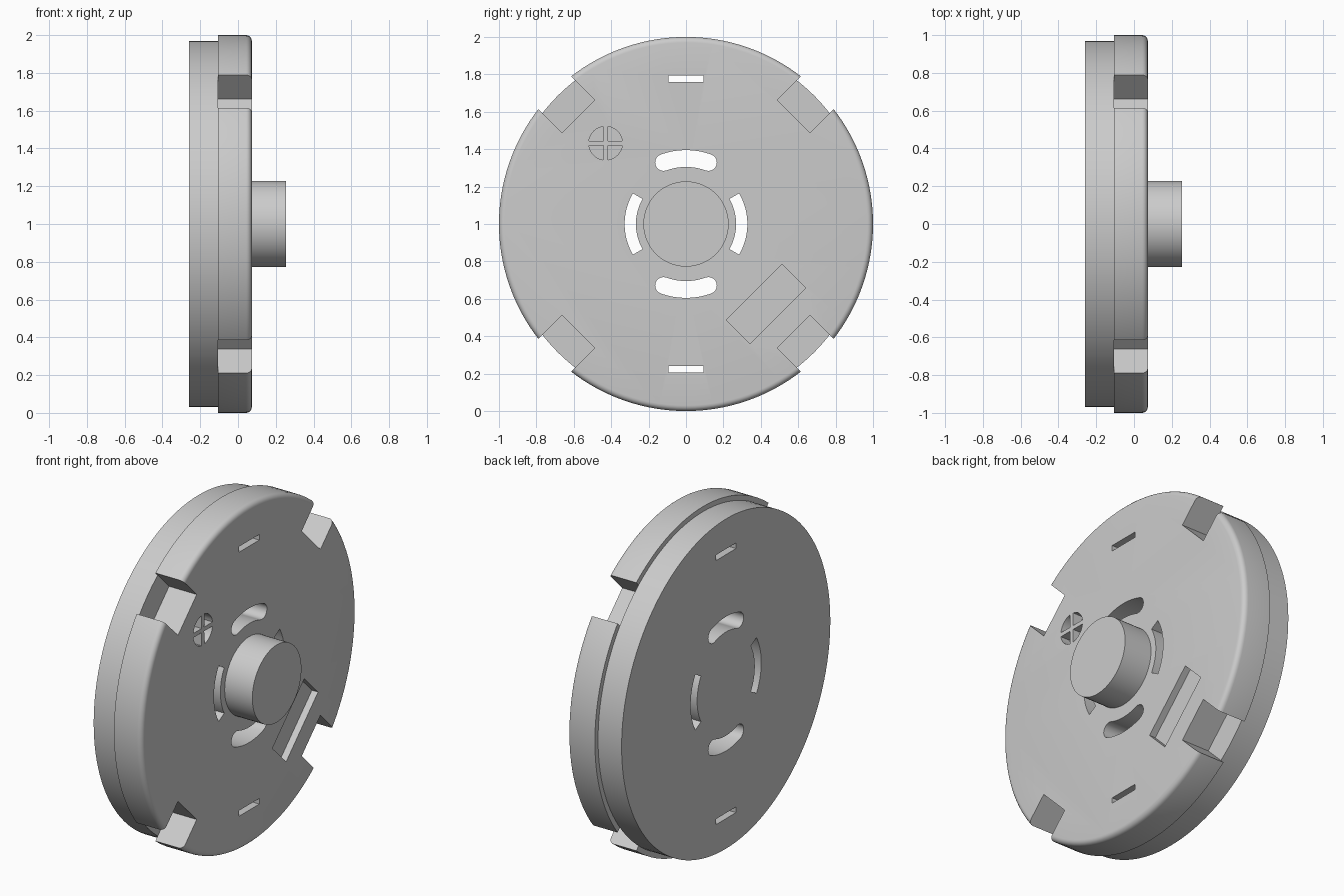
import bpy, bmesh
from math import sin, cos, pi, radians
from mathutils import Matrix, Vector

cube = bpy.data.objects.get("Cube")
if cube:
    bpy.data.objects.remove(cube, do_unlink=True)

CENTRE_Z = 1.0
BACK, STEP, FACE, TIP = -0.26, -0.107, 0.073, 0.253   # stations along the axle

grey = bpy.data.materials.new("plain_grey")
grey.use_nodes = True
colour = (0.6, 0.6, 0.6, 1)
grey.diffuse_color = colour
grey.node_tree.nodes["Principled BSDF"].inputs["Base Color"].default_value = colour


def arc(radius, start, end, steps, centre=(0, 0)):
    """Points on an arc in the (y, z) plane, angles in degrees."""
    return [(centre[0] + radius * cos(a), centre[1] + radius * sin(a))
            for a in (radians(start + (end - start) * i / steps) for i in range(steps + 1))]


def circle(radius, steps=128):
    return arc(radius, 0, 360, steps)[:-1]


def prism(name, outline, x0, x1, turn=0, rim=0):
    """Extrude a (y, z) outline along x, turned about the axle."""
    bm = bmesh.new()
    base = bm.faces.new([bm.verts.new((x0, y, z)) for y, z in outline])
    top = bmesh.ops.extrude_face_region(bm, geom=[base])["geom"]
    bmesh.ops.translate(bm, vec=(x1 - x0, 0, 0),
                        verts=[g for g in top if isinstance(g, bmesh.types.BMVert)])
    bmesh.ops.recalc_face_normals(bm, faces=bm.faces)
    if rim:
        edges = [e for e in bm.edges if all(abs(v.co.x - x1) < 1e-5 for v in e.verts)]
        bmesh.ops.bevel(bm, geom=edges, offset=rim, segments=5, profile=0.5, affect='EDGES')
    bm.transform(Matrix.Translation(Vector((0, 0, CENTRE_Z))) @ Matrix.Rotation(radians(turn), 4, 'X'))
    mesh = bpy.data.meshes.new(name)
    bm.to_mesh(mesh)
    bm.free()
    mesh.materials.append(grey)
    obj = bpy.data.objects.new(name, mesh)
    bpy.context.collection.objects.link(obj)
    return obj


def box(y0, y1, z0, z1):
    return [(y0, z0), (y1, z0), (y1, z1), (y0, z1)]


def cut(obj, cutters):
    for c in cutters:
        mod = obj.modifiers.new("cut", 'BOOLEAN')
        mod.operation, mod.solver, mod.object = 'DIFFERENCE', 'EXACT', c
    bpy.context.view_layer.update()
    baked = bpy.data.meshes.new_from_object(
        obj.evaluated_get(bpy.context.evaluated_depsgraph_get()))
    obj.modifiers.clear()
    obj.data = baked


# Main parts
back_plate = prism("back_plate", circle(0.97), BACK, STEP)
front_plate = prism("front_plate", circle(1.0), STEP, FACE, rim=0.03)
hub = prism("hub", circle(0.228, 64), FACE - 0.01, TIP)

# Slots through both plates
MID, HALF, SPREAD = 0.35, 0.045, 20
ends = [(MID * cos(radians(s * SPREAD)), MID * sin(radians(s * SPREAD))) for s in (-1, 1)]
round_slot = (arc(MID + HALF, -SPREAD, SPREAD, 16)
              + arc(HALF, SPREAD, SPREAD + 180, 10, ends[1])[1:]
              + arc(MID - HALF, SPREAD, -SPREAD, 16)[1:]
              + arc(HALF, 180 - SPREAD, 360 - SPREAD, 10, ends[0])[1:-1])
square_slot = arc(0.328, -30, 30, 20) + arc(0.268, 30, -30, 20)
through = []
for turn in (0, 180):
    through += [prism("rounded_slot_cutter", round_slot, -0.5, 0.5, turn + 90),
                prism("side_slot_cutter", square_slot, -0.5, 0.5, turn),
                prism("strap_slot_cutter", box(-0.094, 0.094, 0.76, 0.793), -0.5, 0.5, turn)]

# Four rim notches, in the front plate only
local = [prism("notch_cutter", box(0.813, 1.2, -0.123, 0.123), -0.3, 0.3, 45 + 90 * i)
         for i in range(4)]

# Shallow rectangular pocket
local.append(prism("pocket_cutter", box(0.515, 0.695, -0.21, 0.21), FACE - 0.04, 0.3, -45))

# Round recess split by a cross
gap, r = 0.012, 0.09
for i in range(4):
    quarter = [(gap, gap)] + arc(r, 8, 82, 10)
    spun = [(y * cos(i * pi / 2) - z * sin(i * pi / 2) - 0.43,
             y * sin(i * pi / 2) + z * cos(i * pi / 2) + 0.432) for y, z in quarter]
    local.append(prism("cross_recess_cutter", spun, FACE - 0.06, 0.3))

cut(back_plate, through)
cut(front_plate, through + local)
for c in through + local:
    bpy.data.objects.remove(c, do_unlink=True)

# Smooth curved walls, keep the corners crisp
bpy.ops.object.select_all(action='DESELECT')
for obj in (back_plate, front_plate, hub):
    obj.select_set(True)
bpy.context.view_layer.objects.active = front_plate
bpy.ops.object.shade_smooth_by_angle(angle=radians(30))
